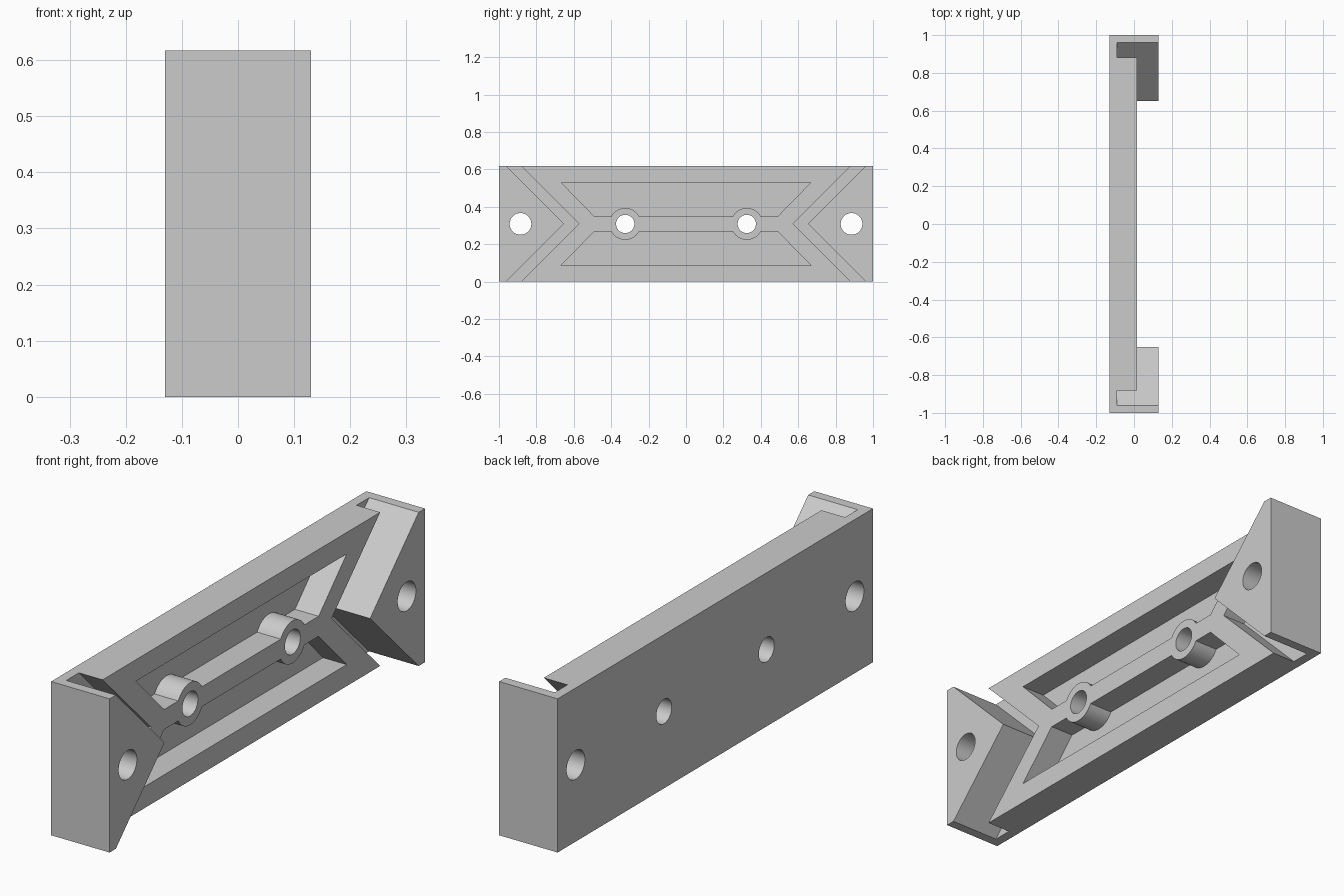
import bpy, bmesh, math

cube = bpy.data.objects.get("Cube")
if cube:
    bpy.data.objects.remove(cube, do_unlink=True)

FRONT, BACK = 0.13, -0.13     # raised end blocks, back of plate
FLOOR, BAR_TOP = -0.09, 0.015  # recess floor, face of the central bar
H = 0.617
MID = H / 2
OVER = 0.1                    # overshoot of cutters past the body

grey = bpy.data.materials.new("plain grey")
grey.use_nodes = True
grey.diffuse_color = (0.6, 0.6, 0.6, 1)
grey.node_tree.nodes["Principled BSDF"].inputs["Base Color"].default_value = (0.6, 0.6, 0.6, 1)


def prism(name, profile, x0, x1):
    """Extrude a (y, z) profile along x; z is measured from mid height."""
    bm = bmesh.new()
    face = bm.faces.new([bm.verts.new((x0, y, MID + z)) for y, z in profile])
    out = bmesh.ops.extrude_face_region(bm, geom=[face])
    verts = [v for v in out["geom"] if isinstance(v, bmesh.types.BMVert)]
    bmesh.ops.translate(bm, verts=verts, vec=(x1 - x0, 0, 0))
    bmesh.ops.recalc_face_normals(bm, faces=bm.faces)
    mesh = bpy.data.meshes.new(name)
    bm.to_mesh(mesh)
    bm.free()
    mesh.materials.append(grey)
    obj = bpy.data.objects.new(name, mesh)
    bpy.context.collection.objects.link(obj)
    return obj


def circle(y, r, n=48):
    return [(y + r * math.cos(math.tau * i / n), r * math.sin(math.tau * i / n))
            for i in range(n)]


def chevron(tip):
    """Right-hand V edge, from bottom to top, running past the body."""
    reach = MID + OVER
    return [(tip + reach, -reach), (tip, 0), (tip + reach, reach)]


def flip(points, sy, sz=1):
    return [(y * sy, z * sz) for y, z in points]


def cut(name, profile, x0, x1):
    cutter = prism(name, profile, x0, x1)
    cutter.hide_render = True
    mod = body.modifiers.new(name, "BOOLEAN")
    mod.operation, mod.solver, mod.object = "DIFFERENCE", "EXACT", cutter
    bpy.context.view_layer.objects.active = body
    bpy.ops.object.modifier_apply(modifier=mod.name)
    bpy.data.objects.remove(cutter, do_unlink=True)


# Solid mounting bar
body = prism("mounting_bar", [(-1, -MID), (1, -MID), (1, MID), (-1, MID)], BACK, FRONT)

# V-shaped slots between the bar and its end blocks
slot = chevron(0.572) + chevron(0.652)[::-1]
for s in (1, -1):
    cut("slot_cutter", flip(slot, s), FLOOR, FRONT + OVER)

# Lower the face of the central bar
centre = chevron(0.612)
cut("face_cutter", centre + flip(centre, -1)[::-1], BAR_TOP, FRONT + OVER)

# Pockets above and below the rib, curving around the two bosses
RIB, BOSS_Y, BOSS_R = 0.04, 0.325, 0.085
start = math.asin(RIB / BOSS_R)
arc = [start + (math.pi - 2 * start) * i / 16 for i in range(17)]
half = [(0.668, 0.222), (0.49, RIB)]
half += [(BOSS_Y + BOSS_R * math.cos(a), BOSS_R * math.sin(a)) for a in arc]
pocket = half + flip(half, -1)[::-1]
for s in (1, -1):
    cut("pocket_cutter", flip(pocket, 1, s), FLOOR, FRONT + OVER)

# Screw holes
for y, r in ((0.885, 0.058), (BOSS_Y, 0.049)):
    for s in (1, -1):
        cut("hole_cutter", circle(y * s, r), BACK - OVER, FRONT + OVER)

bpy.ops.object.select_all(action="DESELECT")
body.select_set(True)
bpy.context.view_layer.objects.active = body
bpy.ops.object.shade_smooth_by_angle(angle=math.radians(25))
